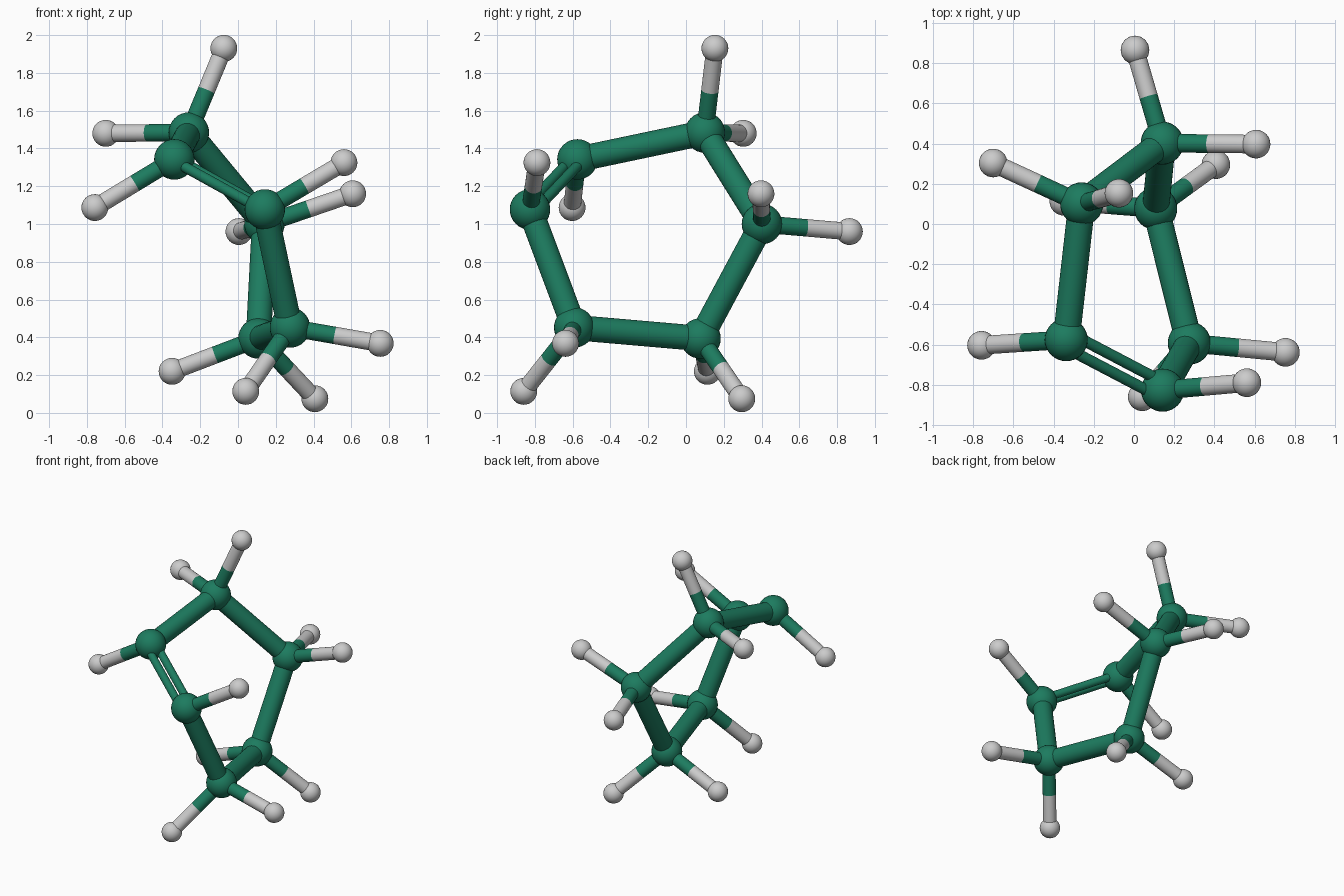
import bpy
from mathutils import Vector

if "Cube" in bpy.data.objects:
    bpy.data.objects.remove(bpy.data.objects["Cube"])

C_R, H_R = 0.107, 0.071            # atom radii
RING_R, CH_R, DOUBLE_R = 0.067, 0.046, 0.028   # bond radii

green = bpy.data.materials.new("green")
green.diffuse_color = (0.012, 0.2, 0.115, 1)
green.use_nodes = True
green.node_tree.nodes["Principled BSDF"].inputs["Base Color"].default_value = green.diffuse_color

# Ring atoms in order, each with the small atoms attached to it
ring = [
    ((-0.26, 0.10, 1.484), [(-0.075, 0.153, 1.93), (-0.70, 0.303, 1.48)]),
    ((-0.337, -0.575, 1.342), [(-0.758, -0.603, 1.087)]),
    ((0.142, -0.826, 1.077), [(0.561, -0.789, 1.325)]),
    ((0.275, -0.592, 0.452), [(0.753, -0.638, 0.368), (0.041, -0.859, 0.114)]),
    ((0.108, 0.077, 0.394), [(-0.349, 0.113, 0.22), (0.407, 0.295, 0.075)]),
    ((0.14, 0.402, 1.0), [(0.607, 0.397, 1.16), (0.005, 0.865, 0.96)]),
]


def finish(name, mat):
    ob = bpy.context.object
    ob.name = name
    if mat:
        ob.data.materials.append(mat)
    bpy.ops.object.shade_smooth_by_angle()


def ball(name, p, r, mat=None):
    bpy.ops.mesh.primitive_uv_sphere_add(segments=32, ring_count=16, radius=r, location=p)
    finish(name, mat)


def rod(name, a, b, r, mat=None):
    d = b - a
    bpy.ops.mesh.primitive_cylinder_add(
        vertices=32, radius=r, depth=d.length, location=(a + b) / 2,
        rotation=d.to_track_quat('Z', 'Y').to_euler())
    finish(name, mat)


for i, (p, small) in enumerate(ring):
    a = Vector(p)
    b = Vector(ring[(i + 1) % len(ring)][0])
    ball(f"ring_atom_{i}", a, C_R, green)

    # Ring bonds: one is a pair of thin rods side by side
    if i == 1:
        side = (b - a).cross(Vector((0, 0, 1))).normalized() * 0.037
        for s in (-1, 1):
            rod(f"double_bond_{s}", a + s * side, b + s * side, DOUBLE_R, green)
    else:
        rod(f"ring_bond_{i}", a, b, RING_R, green)

    # Small grey atoms with two-tone bonds
    for j, q in enumerate(small):
        h = Vector(q)
        mid = (a + h) / 2
        ball(f"small_atom_{i}_{j}", h, H_R)
        rod(f"bond_inner_{i}_{j}", a, mid, CH_R, green)
        rod(f"bond_outer_{i}_{j}", mid, h, CH_R)
